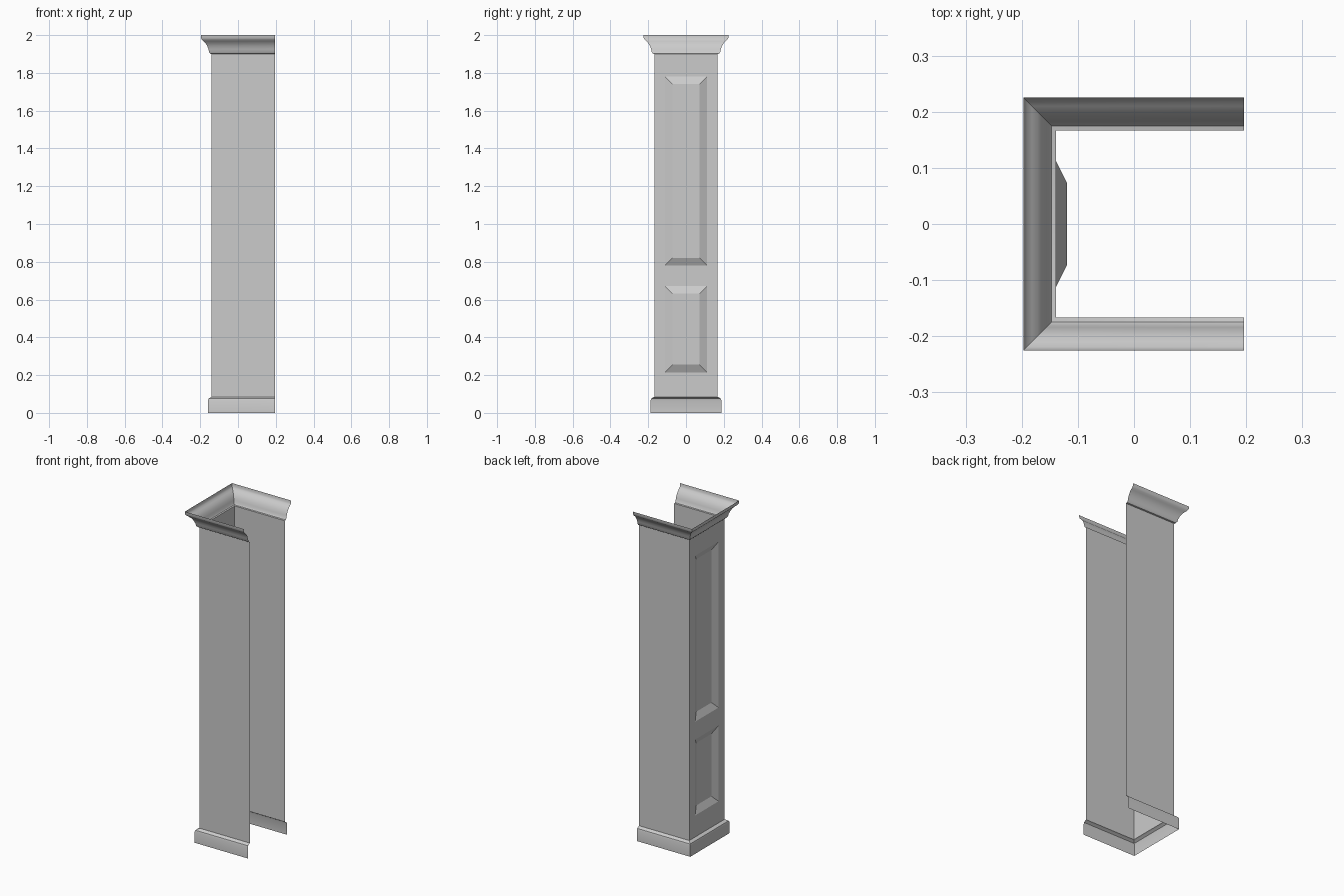
import bpy
import bmesh
import math

cube = bpy.data.objects.get("Cube")
if cube:
    bpy.data.objects.remove(cube, do_unlink=True)

OPEN_X, WALL_X, WALL_Y = 0.196, -0.139, 0.167
BASE_TOP, CROWN_BOTTOM = 0.085, 1.90

grey = bpy.data.materials.new("Plain grey")
grey.use_nodes = True
grey.diffuse_color = (0.6, 0.6, 0.6, 1)
grey.node_tree.nodes["Principled BSDF"].inputs["Base Color"].default_value = (0.6, 0.6, 0.6, 1)


def finish(bm, name):
    mesh = bpy.data.meshes.new(name)
    bm.to_mesh(mesh)
    bm.free()
    mesh.materials.append(grey)
    ob = bpy.data.objects.new(name, mesh)
    bpy.context.collection.objects.link(ob)
    bpy.ops.object.select_all(action='DESELECT')
    ob.select_set(True)
    bpy.context.view_layer.objects.active = ob
    bpy.ops.object.shade_smooth_by_angle(angle=math.radians(32))
    return ob


def sweep(name, profile):
    """Run an (offset, height) profile round the three walls with mitred corners."""
    bm = bmesh.new()
    rings = []
    for o, z in profile:
        x, y = WALL_X - o, WALL_Y + o
        path = [(OPEN_X, -y), (x, -y), (x, y), (OPEN_X, y)]
        rings.append([bm.verts.new((px, py, z)) for px, py in path])
    for low, high in zip(rings, rings[1:]):
        for i in range(3):
            bm.faces.new((low[i], high[i], high[i + 1], low[i + 1]))
    return finish(bm, name)


# Plinth with a rounded top edge
sweep("base_moulding", [(0.02, 0), (0.02, 0.066), (0.017, 0.075),
                        (0.01, 0.08), (0, BASE_TOP)])

# Crown: cove, flared ogee and top lip
sweep("crown_moulding", [(0, CROWN_BOTTOM), (0.008, 1.902), (0.014, 1.91),
                         (0.017, 1.925), (0.024, 1.943), (0.033, 1.958),
                         (0.043, 1.968), (0.052, 1.976), (0.057, 1.984), (0.058, 2.0)])

# Plain side walls
for name, side in (("front_wall", -1), ("back_wall", 1)):
    bm = bmesh.new()
    corners = [(WALL_X, BASE_TOP), (OPEN_X, BASE_TOP),
               (OPEN_X, CROWN_BOTTOM), (WALL_X, CROWN_BOTTOM)]
    verts = [bm.verts.new((x, side * WALL_Y, z)) for x, z in corners]
    bm.faces.new(verts if side < 0 else verts[::-1])
    finish(bm, name)

# Panelled wall: a grid whose two middle cells become bevelled recesses
ys = [-WALL_Y, -0.112, 0.112, WALL_Y]
zs = [BASE_TOP, 0.215, 0.672, 0.78, 1.78, CROWN_BOTTOM]
bm = bmesh.new()
grid = [[bm.verts.new((WALL_X, y, z)) for y in ys] for z in zs]
panels = []
for r in range(len(zs) - 1):
    for c in range(len(ys) - 1):
        face = bm.faces.new((grid[r][c], grid[r + 1][c],
                             grid[r + 1][c + 1], grid[r][c + 1]))
        if c == 1 and r in (1, 3):
            panels.append(face)
bm.normal_update()
bmesh.ops.inset_individual(bm, faces=panels, thickness=0.04, use_even_offset=True)
for face in panels:
    bmesh.ops.translate(bm, verts=face.verts[:], vec=(0.02, 0, 0))
bm.normal_update()
wall = finish(bm, "panelled_wall")
for poly in wall.data.polygons:
    poly.use_smooth = False
